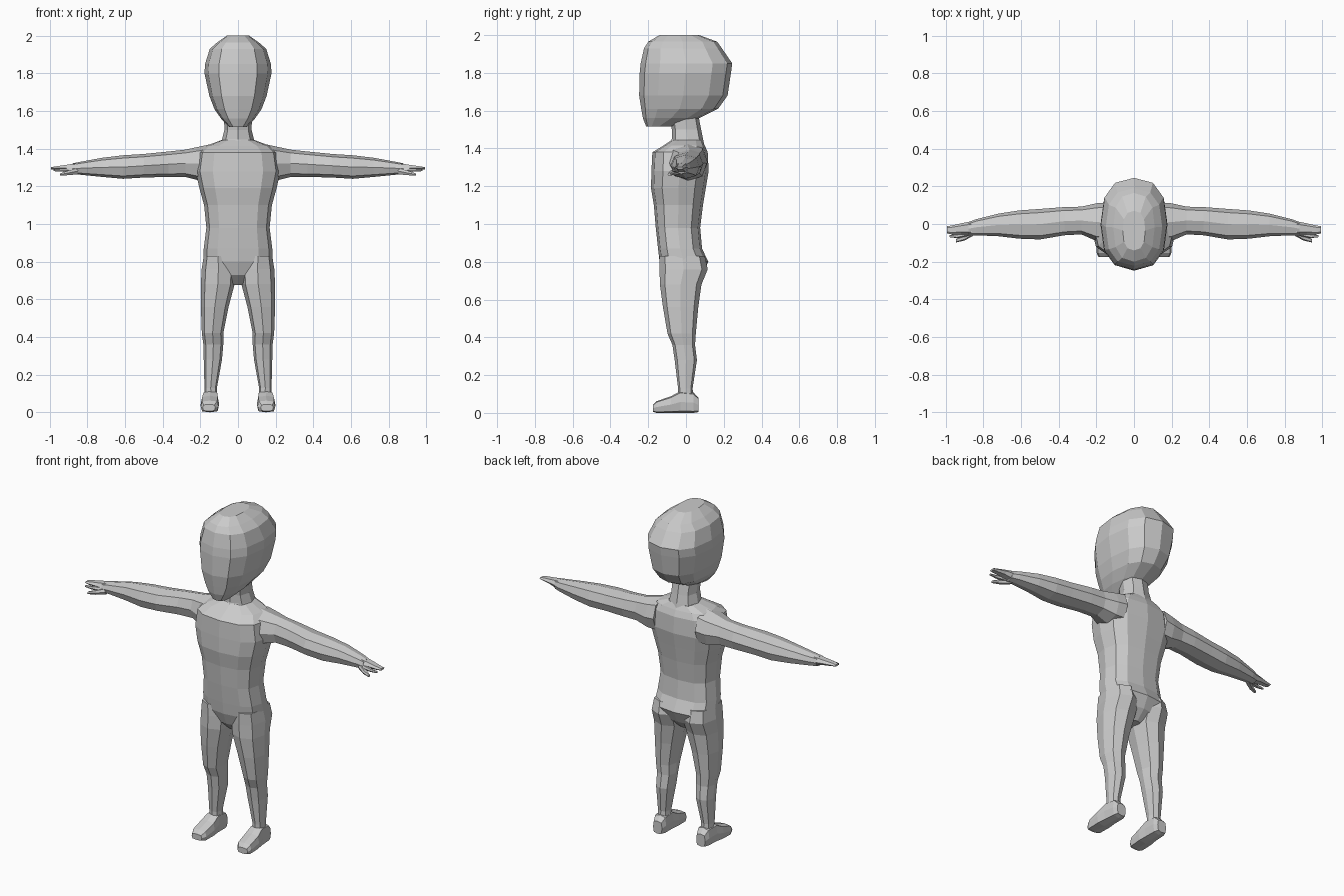
import bpy, bmesh
from math import cos, sin, pi, copysign


def spow(v, p):
    return copysign(abs(v) ** p, v) if abs(v) > 1e-6 else 0.0


def loft(name, axis, rings, n=8, p=0.8, mirror=False):
    """Skin rounded-box rings (pos, a0, a1, b0, b1) stacked along an axis."""
    bm = bmesh.new()
    loops = []
    for pos, a0, a1, b0, b1 in rings:
        loop = []
        for k in range(n):
            t = 2 * pi * k / n
            a = (a0 + a1) / 2 + (a1 - a0) / 2 * spow(cos(t), p)
            b = (b0 + b1) / 2 + (b1 - b0) / 2 * spow(sin(t), p)
            co = {'x': (pos, a, b), 'y': (a, pos, b), 'z': (a, b, pos)}[axis]
            loop.append(bm.verts.new(co))
        loops.append(loop)
    for lo, hi in zip(loops, loops[1:]):
        for k in range(n):
            j = (k + 1) % n
            bm.faces.new((lo[k], lo[j], hi[j], hi[k]))
    bm.faces.new(loops[0])
    bm.faces.new(loops[-1])
    bmesh.ops.recalc_face_normals(bm, faces=bm.faces)
    mesh = bpy.data.meshes.new(name)
    bm.to_mesh(mesh)
    bm.free()
    ob = bpy.data.objects.new(name, mesh)
    bpy.context.collection.objects.link(ob)
    if mirror:
        ob.modifiers.new("mirror", 'MIRROR')
    return ob


def centred(rows):
    """Rows (z, half width, y front, y back) to symmetric rings."""
    return [(z, -w, w, f, b) for z, w, f, b in rows]


# Head
loft("head", 'z', centred([
    (1.515, 0.045, -0.21, -0.08), (1.56, 0.09, -0.228, 0.07),
    (1.61, 0.125, -0.237, 0.17), (1.68, 0.152, -0.248, 0.22),
    (1.80, 0.178, -0.245, 0.238), (1.85, 0.175, -0.24, 0.245),
    (1.93, 0.15, -0.222, 0.19), (1.965, 0.11, -0.20, 0.165),
    (2.0, 0.06, -0.14, 0.07)]), n=12, p=0.8)

# Neck
loft("neck", 'z', centred([
    (1.40, 0.10, -0.10, 0.10), (1.45, 0.085, -0.075, 0.09),
    (1.50, 0.072, -0.075, 0.08), (1.58, 0.075, -0.085, 0.065)]))

# Torso
loft("torso", 'z', centred([
    (0.675, 0.03, -0.06, 0.03), (0.73, 0.12, -0.115, 0.085),
    (0.80, 0.185, -0.14, 0.118), (0.87, 0.182, -0.148, 0.085),
    (0.98, 0.168, -0.16, 0.075), (1.10, 0.18, -0.17, 0.09),
    (1.19, 0.205, -0.185, 0.105), (1.28, 0.225, -0.183, 0.12),
    (1.38, 0.21, -0.178, 0.115), (1.415, 0.17, -0.12, 0.10),
    (1.445, 0.09, -0.075, 0.085)]), n=12, p=0.75)

# Arms
loft("arm", 'x', [
    (0.14, -0.10, 0.115, 1.23, 1.425), (0.20, -0.09, 0.11, 1.23, 1.412),
    (0.28, -0.055, 0.092, 1.25, 1.395), (0.37, -0.06, 0.09, 1.25, 1.385),
    (0.50, -0.082, 0.08, 1.247, 1.372), (0.61, -0.078, 0.072, 1.24, 1.365),
    (0.72, -0.065, 0.055, 1.25, 1.352), (0.84, -0.06, 0.025, 1.262, 1.33),
    (0.88, -0.06, 0.01, 1.265, 1.322)], mirror=True)

# Hands: flat fingers, front finger and thumb
loft("fingers", 'x', [
    (0.86, -0.058, 0.015, 1.268, 1.325), (0.92, -0.055, 0.003, 1.282, 1.315),
    (0.97, -0.055, -0.008, 1.287, 1.307), (0.993, -0.05, -0.012, 1.29, 1.302)],
    n=6, mirror=True)
loft("front_finger", 'x', [
    (0.88, -0.065, -0.03, 1.27, 1.30), (0.94, -0.075, -0.055, 1.278, 1.295),
    (0.98, -0.07, -0.058, 1.28, 1.29)], n=6, mirror=True)
loft("thumb", 'x', [
    (0.85, -0.06, -0.02, 1.262, 1.30), (0.90, -0.088, -0.055, 1.258, 1.285),
    (0.945, -0.098, -0.08, 1.256, 1.27)], n=6, mirror=True)

# Legs
loft("leg", 'z', [
    (0.09, 0.11, 0.178, -0.042, 0.038), (0.13, 0.112, 0.178, -0.042, 0.035),
    (0.28, 0.085, 0.182, -0.06, 0.058), (0.36, 0.078, 0.184, -0.072, 0.048),
    (0.42, 0.078, 0.192, -0.098, 0.052), (0.56, 0.05, 0.197, -0.122, 0.065),
    (0.68, 0.018, 0.197, -0.138, 0.082), (0.76, 0.015, 0.193, -0.14, 0.115),
    (0.83, 0.03, 0.182, -0.14, 0.10)], mirror=True)

# Feet
loft("foot", 'y', [
    (-0.176, 0.12, 0.188, 0.006, 0.042), (-0.155, 0.104, 0.198, 0.0, 0.062),
    (-0.08, 0.10, 0.198, 0.0, 0.088), (-0.03, 0.104, 0.19, 0.0, 0.115),
    (0.04, 0.105, 0.185, 0.0, 0.108), (0.066, 0.115, 0.175, 0.004, 0.08)],
    p=0.5, mirror=True)
